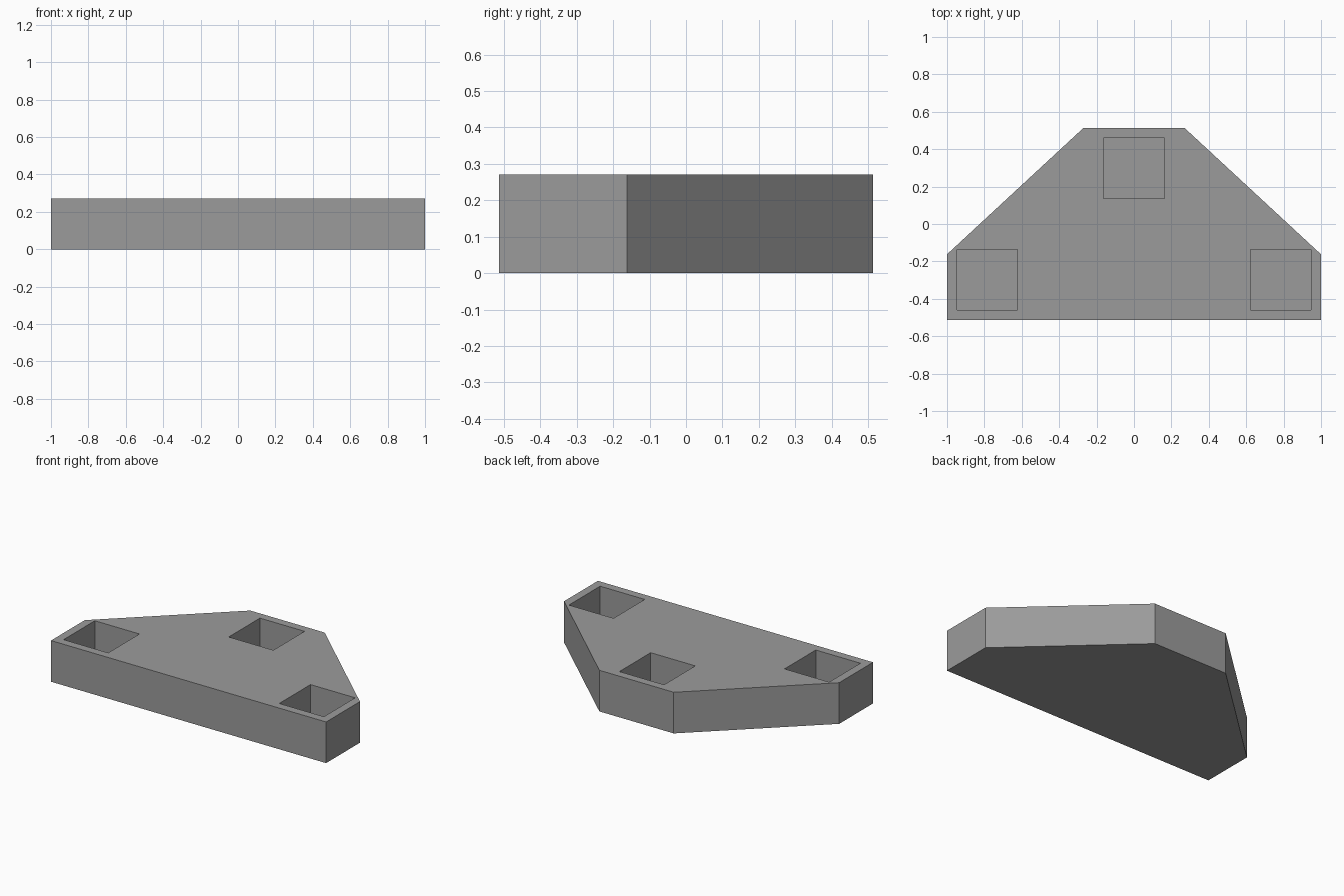
import bpy
import bmesh

if "Cube" in bpy.data.objects:
    bpy.data.objects.remove(bpy.data.objects["Cube"])

U = 2 / 37  # one design unit

grey = bpy.data.materials.new("plain grey")
grey.diffuse_color = (0.33, 0.33, 0.33, 1)
grey.use_nodes = True
grey.node_tree.nodes["Principled BSDF"].inputs["Base Color"].default_value = grey.diffuse_color


def prism(name, outline, z0, z1):
    """Extrude a counter-clockwise outline (design units) from z0 to z1."""
    bm = bmesh.new()
    base = bm.faces.new([bm.verts.new((x * U, y * U, z0 * U)) for x, y in outline])
    top = bmesh.ops.extrude_face_region(bm, geom=[base])["geom"]
    moved = [v for v in top if isinstance(v, bmesh.types.BMVert)]
    bmesh.ops.translate(bm, verts=moved, vec=(0, 0, (z1 - z0) * U))
    bmesh.ops.recalc_face_normals(bm, faces=bm.faces)
    mesh = bpy.data.meshes.new(name)
    bm.to_mesh(mesh)
    bm.free()
    mesh.materials.append(grey)
    obj = bpy.data.objects.new(name, mesh)
    bpy.context.collection.objects.link(obj)
    return obj


# Solid six-sided block with slanted rear corners
half = [(18.5, -9.5), (18.5, -3), (5, 9.5)]
block = prism("block", half + [(-x, y) for x, y in reversed(half)], 0, 5)

# Square pockets, open at the top, leaving a thin floor
for label, cx, cy in (("left", -14.5, -5.5), ("right", 14.5, -5.5), ("back", 0, 5.5)):
    square = [(cx - 3, cy - 3), (cx + 3, cy - 3), (cx + 3, cy + 3), (cx - 3, cy + 3)]
    cutter = prism(label + "_pocket_cutter", square, 1, 6)
    cutter.hide_render = True
    cutter.hide_set(True)
    cut = block.modifiers.new(label + "_pocket", "BOOLEAN")
    cut.operation = "DIFFERENCE"
    cut.solver = "EXACT"
    cut.object = cutter
